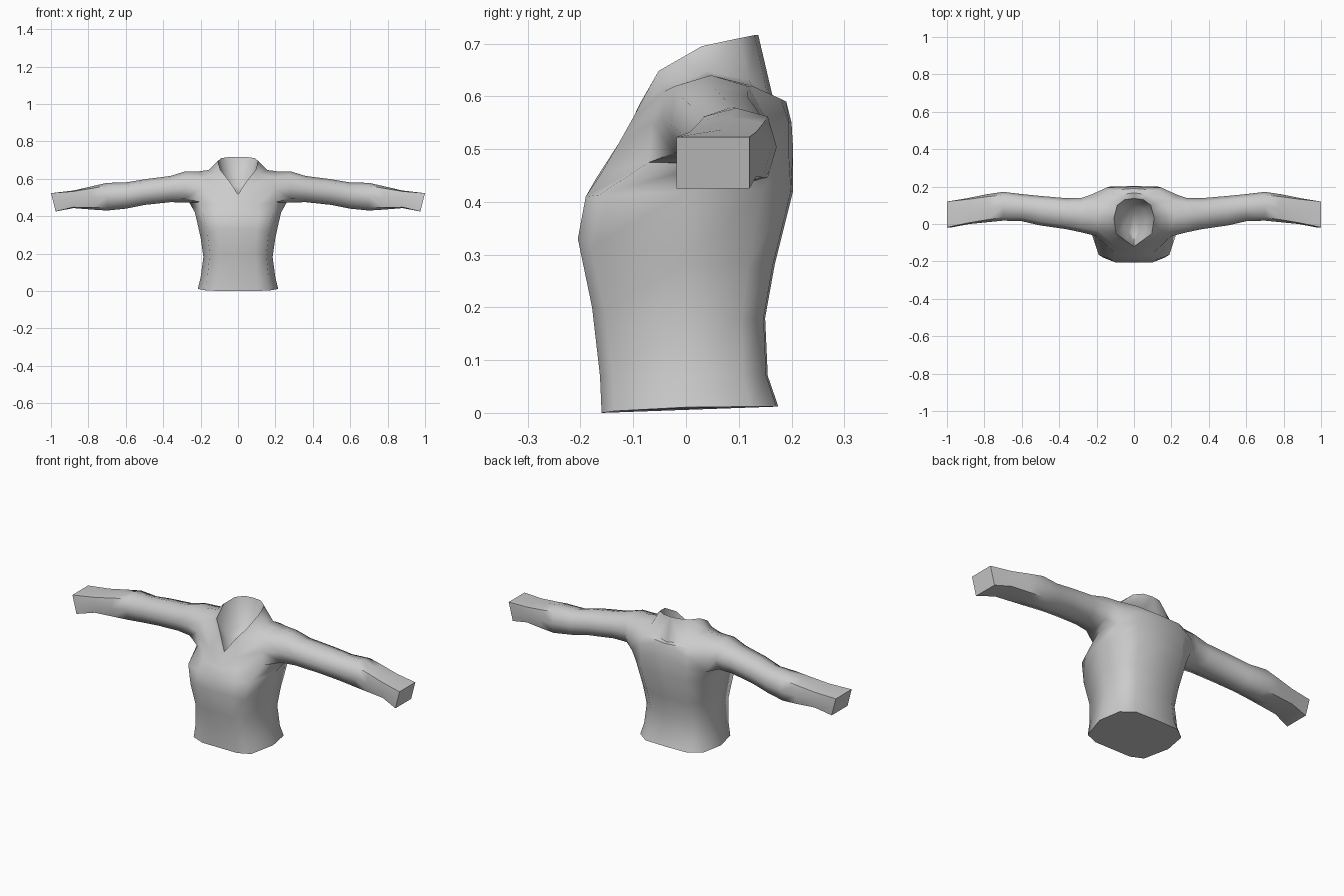
import bpy, bmesh, math

if "Cube" in bpy.data.objects:
    bpy.data.objects.remove(bpy.data.objects["Cube"])

cloth = bpy.data.materials.new("grey cloth")
cloth.diffuse_color = (0.6, 0.6, 0.6, 1)
cloth.use_nodes = True
cloth.node_tree.nodes["Principled BSDF"].inputs["Base Color"].default_value = cloth.diffuse_color

# Torso rings below the arms: front z, back z, front y, back y, half width
LOWER = [
    (0.0, 0.012, -0.16, 0.175, 0.215),
    (0.07, 0.07, -0.163, 0.155, 0.2),
    (0.2, 0.18, -0.178, 0.15, 0.185),
    (0.33, 0.28, -0.205, 0.168, 0.2),
    (0.41, 0.42, -0.19, 0.203, 0.23),
]
# Half rings from front centre round to back centre
ARMPIT = [(0, -.17, .445), (.1, -.16, .455), (.2, -.07, .475), (.26, .05, .472),
          (.225, .15, .475), (.14, .195, .49), (0, .203, .5)]
MIDARM = [(0, -.14, .485), (.08, -.128, .51), (.2, -.065, .55), (.24, .05, .55),
          (.235, .155, .55), (.145, .195, .55), (0, .2, .55)]
SHOULDER = [(0, -.125, .507), (.065, -.1, .56), (.185, -.04, .61), (.22, .04, .638),
            (.205, .125, .62), (.13, .18, .595), (0, .19, .59)]
COLLAR_BASE = [(0, -.123, .511), (.055, -.092, .575), (.125, -.045, .625), (.155, .04, .647),
               (.13, .12, .63), (.08, .155, .6), (0, .167, .588)]
COLLAR_RIM = [(0, -.12, .516), (.045, -.088, .585), (.095, -.052, .648), (.108, .03, .695),
              (.09, .1, .71), (.05, .13, .716), (0, .137, .716)]

# Sleeve rings: x, front y, back y, bottom z, top z, corner squareness
SLEEVE = [
    (0.28, -0.045, 0.14, 0.472, 0.64, 0.75),
    (0.36, -0.028, 0.138, 0.475, 0.615, 0.75),
    (0.5, -0.008, 0.15, 0.46, 0.597, 0.75),
    (0.6, 0.015, 0.16, 0.44, 0.58, 0.75),
    (0.7, 0.018, 0.172, 0.43, 0.578, 0.78),
    (0.78, 0.01, 0.16, 0.435, 0.56, 0.82),
    (0.88, 0.0, 0.14, 0.443, 0.537, 0.9),
    (1.0, -0.018, 0.12, 0.425, 0.523, 1.0),
]
LOOP = [(-1, -1), (0, -1), (1, -1), (1, 0), (1, 1), (0, 1), (-1, 1), (-1, 0)]


def lower_ring(zf, zb, yf, yb, w):
    cols = [(0, yf, 0), (.5, yf, 0), (.82, yf + .025, .3), (1, 0, .9),
            (.9, yb * .7, 1), (.6, yb * .98, 1), (0, yb, 1)]
    return [(w * x, y, zf + (zb - zf) * t) for x, y, t in cols]


def sleeve_ring(x, yf, yb, zb, zt, sq):
    pts = []
    for a, b in LOOP:
        s = sq if a and b else 1
        y = (yf + yb) / 2 + a * s * (yb - yf) / 2
        z = (zb + zt) / 2 + b * s * (zt - zb) / 2
        pts.append((x - 0.0125 * (1 - b) * (x > .9), y, z))
    return pts


bm = bmesh.new()
inner = [(x * .6, y * .6 + .01, .5 + (z - .516) * .3) for x, y, z in COLLAR_RIM]
rows = [lower_ring(*r) for r in LOWER] + [ARMPIT, MIDARM, SHOULDER, COLLAR_BASE, COLLAR_RIM, inner]
arm = len(LOWER)

for side in (1, -1):
    def make(points):
        return [bm.verts.new((side * x, y, z)) for x, y, z in points]

    # Torso and collar, leaving an eight-sided armhole
    grid = [make(r) for r in rows]
    for i in range(len(grid) - 1):
        for j in range(6):
            if i in (arm, arm + 1) and j in (2, 3):
                continue
            bm.faces.new((grid[i][j], grid[i][j + 1], grid[i + 1][j + 1], grid[i + 1][j]))
    # Hem underside and bottom of the neck hollow
    bm.faces.new(grid[0])
    bm.faces.new(grid[-1])

    # Sleeve grown out of the armhole, closed at the cuff
    a, m, s = grid[arm], grid[arm + 1], grid[arm + 2]
    prev = [a[2], a[3], a[4], m[4], s[4], s[3], s[2], m[2]]
    for r in SLEEVE:
        ring = make(sleeve_ring(*r))
        for k in range(8):
            n = (k + 1) % 8
            bm.faces.new((prev[k], prev[n], ring[n], ring[k]))
        prev = ring
    bm.faces.new(prev)

bmesh.ops.remove_doubles(bm, verts=bm.verts[:], dist=0.0005)
loose = [v for v in bm.verts if not v.link_faces]
bmesh.ops.delete(bm, geom=loose, context='VERTS')
bmesh.ops.recalc_face_normals(bm, faces=bm.faces[:])

mesh = bpy.data.meshes.new("shirt")
bm.to_mesh(mesh)
bm.free()
mesh.materials.append(cloth)
shirt = bpy.data.objects.new("shirt", mesh)
bpy.context.collection.objects.link(shirt)
bpy.context.view_layer.objects.active = shirt
shirt.select_set(True)
bpy.ops.object.shade_smooth_by_angle(angle=math.radians(60))
